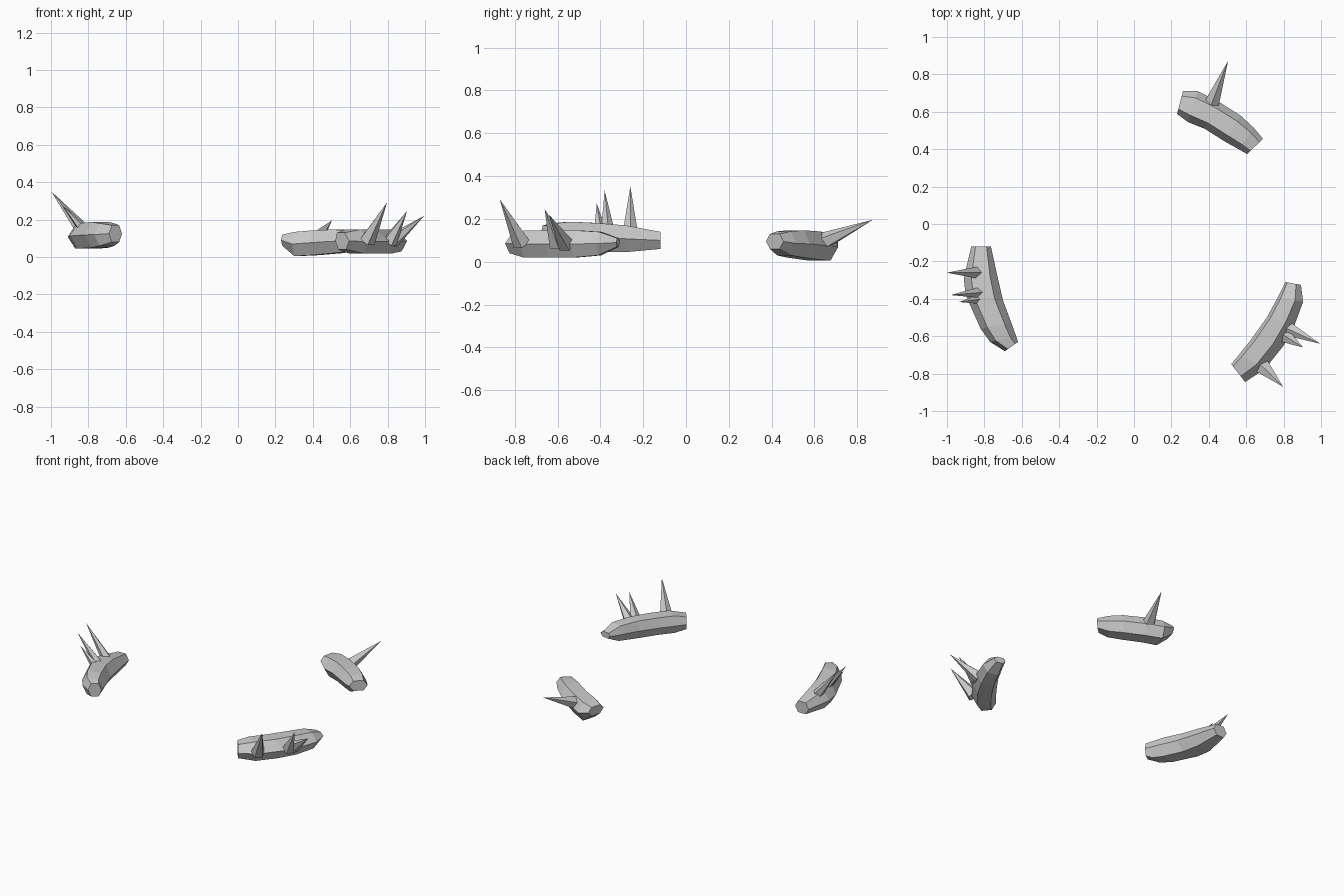
import bpy
import bmesh
from mathutils import Vector

default_cube = bpy.data.objects.get("Cube")
if default_cube:
    bpy.data.objects.remove(default_cube, do_unlink=True)

# Single weathered grey for all parts
grey = bpy.data.materials.new("weathered_grey")
grey.use_nodes = True
grey_colour = (0.6, 0.6, 0.6, 1.0)
grey.diffuse_color = grey_colour
grey.node_tree.nodes["Principled BSDF"].inputs["Base Color"].default_value = grey_colour


def finish(bm, name):
    """Turn a bmesh into a flat shaded object."""
    bmesh.ops.recalc_face_normals(bm, faces=bm.faces)
    mesh = bpy.data.meshes.new(name)
    bm.to_mesh(mesh)
    bm.free()
    mesh.materials.append(grey)
    obj = bpy.data.objects.new(name, mesh)
    bpy.context.collection.objects.link(obj)
    return obj


def log(name, stations, top_shift=0.0):
    """Loft six-sided sections; each station is two side points, bottom and top height."""
    bm = bmesh.new()
    rings = []
    for x1, y1, x2, y2, low, high in stations:
        a, b = Vector((x1, y1, 0)), Vector((x2, y2, 0))
        mid = (low + high) / 2
        section = [(0, mid), (0.22 + top_shift, high), (0.78 + top_shift, high),
                   (1, mid), (0.78, low), (0.22, low)]
        ring = []
        for t, z in section:
            p = a.lerp(b, t)
            ring.append(bm.verts.new((p.x, p.y, z)))
        rings.append(ring)
    for r, s in zip(rings, rings[1:]):
        for i in range(len(r)):
            j = (i + 1) % len(r)
            bm.faces.new((r[i], r[j], s[j], s[i]))
    bm.faces.new(rings[0])
    bm.faces.new(rings[-1])
    return finish(bm, name)


def spike(name, base, tip, radius, sides=5):
    """Sharp broken branch: a cone from base to tip, rooted inside the log."""
    base, tip = Vector(base), Vector(tip)
    axis = tip - base
    bm = bmesh.new()
    bmesh.ops.create_cone(bm, cap_ends=True, segments=sides, radius1=radius,
                          radius2=0, depth=axis.length)
    bmesh.ops.remove_doubles(bm, verts=bm.verts, dist=0.0001)
    turn = axis.to_track_quat("Z", "Y").to_matrix().to_4x4()
    bmesh.ops.transform(bm, matrix=turn, verts=bm.verts)
    bmesh.ops.translate(bm, vec=(base + tip) / 2, verts=bm.verts)
    return finish(bm, name)


# Right log
log("right_log", [
    (-0.87, -0.12, -0.765, -0.12, 0.06, 0.14),
    (-0.91, -0.29, -0.73, -0.28, 0.045, 0.17),
    (-0.9, -0.38, -0.7, -0.41, 0.045, 0.18),
    (-0.82, -0.56, -0.655, -0.53, 0.05, 0.187),
    (-0.77, -0.63, -0.63, -0.6, 0.06, 0.18),
    (-0.69, -0.68, -0.62, -0.63, 0.08, 0.17),
])

# Left log
log("left_log", [
    (0.81, -0.31, 0.893, -0.326, 0.07, 0.11),
    (0.77, -0.39, 0.904, -0.417, 0.03, 0.14),
    (0.71, -0.5, 0.86, -0.535, 0.02, 0.147),
    (0.62, -0.626, 0.8, -0.65, 0.02, 0.147),
    (0.56, -0.7, 0.7, -0.775, 0.02, 0.147),
    (0.52, -0.75, 0.594, -0.845, 0.04, 0.13),
], -0.1)

# Back log
log("back_log", [
    (0.23, 0.588, 0.262, 0.711, 0.06, 0.12),
    (0.289, 0.545, 0.34, 0.711, 0.005, 0.134),
    (0.38, 0.508, 0.45, 0.655, 0.01, 0.142),
    (0.487, 0.44, 0.57, 0.58, 0.02, 0.147),
    (0.56, 0.4, 0.64, 0.515, 0.03, 0.142),
    (0.604, 0.374, 0.69, 0.455, 0.06, 0.13),
])

# Broken branch spikes
spike("right_spike_long", (-0.83, -0.26, 0.13), (-1.0, -0.26, 0.353), 0.037)
spike("right_spike_middle", (-0.81, -0.365, 0.13), (-0.98, -0.38, 0.334), 0.035)
spike("right_spike_short", (-0.81, -0.4, 0.13), (-0.936, -0.417, 0.273), 0.032)
spike("left_spike_outer", (0.82, -0.56, 0.08), (0.995, -0.64, 0.22), 0.042)
spike("left_spike_middle", (0.81, -0.6, 0.08), (0.904, -0.66, 0.246), 0.042)
spike("left_spike_front", (0.69, -0.765, 0.085), (0.797, -0.87, 0.292), 0.045)
spike("back_spike", (0.41, 0.63, 0.09), (0.503, 0.872, 0.196), 0.045)
